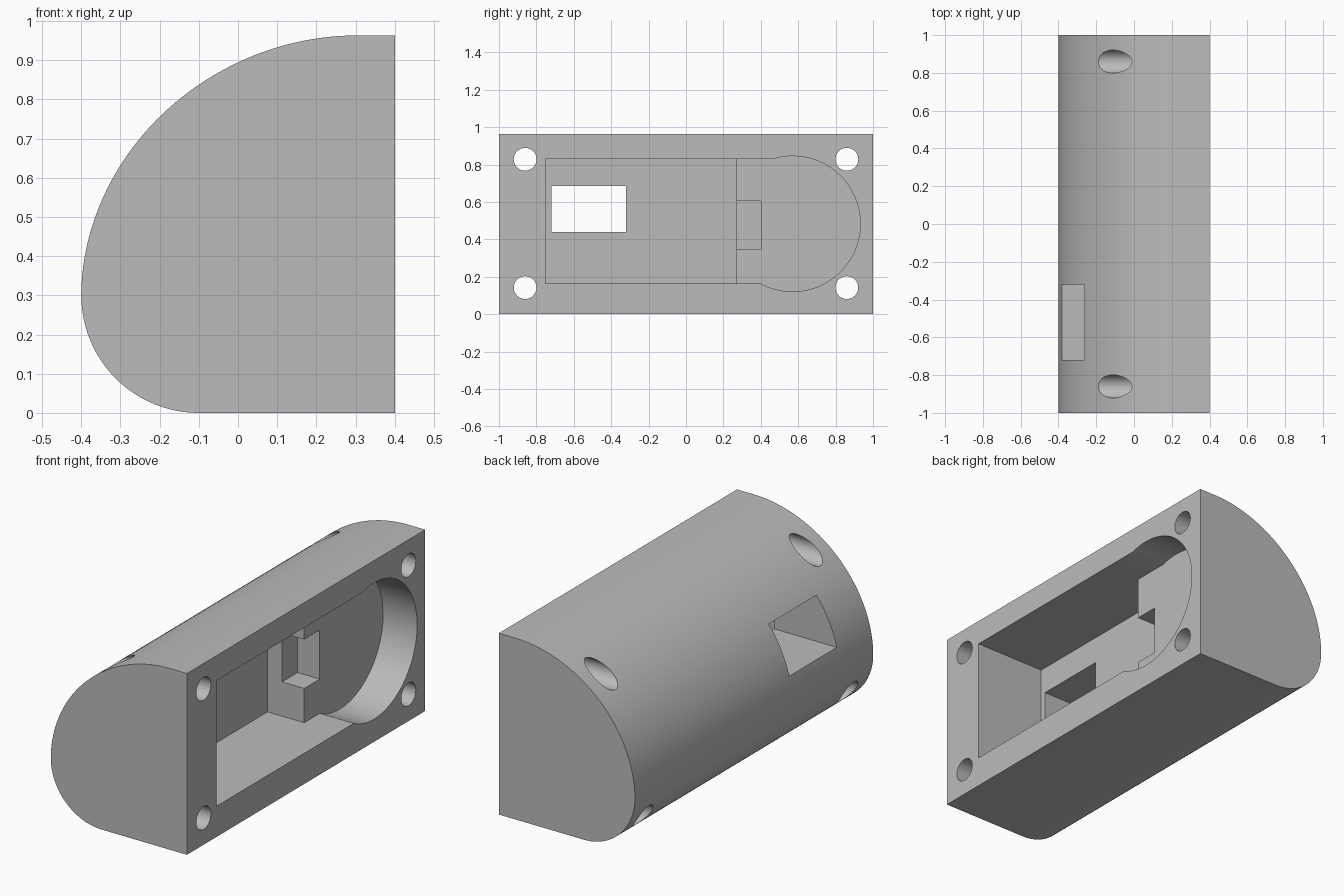
import bpy
import bmesh
from math import sin, cos, pi, atan2, radians

default = bpy.data.objects.get("Cube")
if default:
    bpy.data.objects.remove(default, do_unlink=True)

grey = bpy.data.materials.new("plain grey")
grey.use_nodes = True
colour = (0.5, 0.5, 0.5, 1)
grey.diffuse_color = colour
grey.node_tree.nodes["Principled BSDF"].inputs["Base Color"].default_value = colour


def prism(name, points, offset):
    """Extrude a closed outline of 3D points along an offset."""
    bm = bmesh.new()
    face = bm.faces.new([bm.verts.new(p) for p in points])
    new = bmesh.ops.extrude_face_region(bm, geom=[face])["geom"]
    moved = [v for v in new if isinstance(v, bmesh.types.BMVert)]
    bmesh.ops.translate(bm, verts=moved, vec=offset)
    bmesh.ops.recalc_face_normals(bm, faces=bm.faces)
    mesh = bpy.data.meshes.new(name)
    bm.to_mesh(mesh)
    bm.free()
    mesh.materials.append(grey)
    obj = bpy.data.objects.new(name, mesh)
    bpy.context.collection.objects.link(obj)
    return obj


def cut(body, name, outline, x0, x1):
    """Subtract a y-z outline running from x0 to x1."""
    tool = prism(name, [(x0, y, z) for y, z in outline], (x1 - x0, 0, 0))
    tool.hide_render = True
    mod = body.modifiers.new(name, "BOOLEAN")
    mod.operation = "DIFFERENCE"
    mod.solver = "EXACT"
    mod.object = tool
    bpy.context.view_layer.objects.active = body
    bpy.ops.object.modifier_apply(modifier=name)
    bpy.data.objects.remove(tool, do_unlink=True)


def rect(y0, y1, z0, z1):
    return [(y0, z0), (y1, z0), (y1, z1), (y0, z1)]


def arc(cy, cz, r, a0, a1, n):
    return [(cy + r * cos(a0 + (a1 - a0) * i / n),
             cz + r * sin(a0 + (a1 - a0) * i / n)) for i in range(n + 1)]


# Housing: flat base and back, small round below, broad round above
TOP, MID, STEPS = 0.963, 0.3, 40
profile = [(0.4, TOP), (0.4, 0)]
profile += arc(-0.1, MID, 0.3, -pi / 2, -pi, 24)
for i in range(1, STEPS + 1):
    a = pi / 2 * i / STEPS
    profile.append((0.3 - 0.7 * cos(a) ** 1.026,
                    MID + (TOP - MID) * sin(a) ** 1.026))
housing = prism("housing", [(x, -1, z) for x, z in profile], (0, 2, 0))

# Deep rectangular pocket
LOW, HIGH = 0.163, 0.83
cut(housing, "deep_pocket", rect(-0.75, 0.27, LOW, HIGH), -0.015, 0.6)

# Shallow pocket with round end
cy, cz, r = 0.57, 0.483, 0.362
start = atan2(LOW - cz, -(r * r - (LOW - cz) ** 2) ** 0.5)
end = atan2(HIGH - cz, -(r * r - (HIGH - cz) ** 2) ** 0.5)
outline = [(0.1, HIGH), (0.1, LOW)] + arc(cy, cz, r, start, end, 64)
cut(housing, "shallow_pocket", outline, 0.2, 0.6)

# Small slot in the step between the pockets
cut(housing, "slot", rect(0.2, 0.4, 0.345, 0.605), 0.07, 0.3)

# Window through the curved wall
cut(housing, "window", rect(-0.72, -0.32, 0.44, 0.685), -0.6, 0.1)

# Four corner screw holes
for y in (-0.86, 0.86):
    for z in (0.142, 0.828):
        cut(housing, "screw_hole", arc(y, z, 0.061, 0, 2 * pi, 40)[:-1], -0.6, 0.6)

bpy.ops.object.select_all(action="DESELECT")
housing.select_set(True)
bpy.context.view_layer.objects.active = housing
bpy.ops.object.shade_smooth_by_angle(angle=radians(25))
